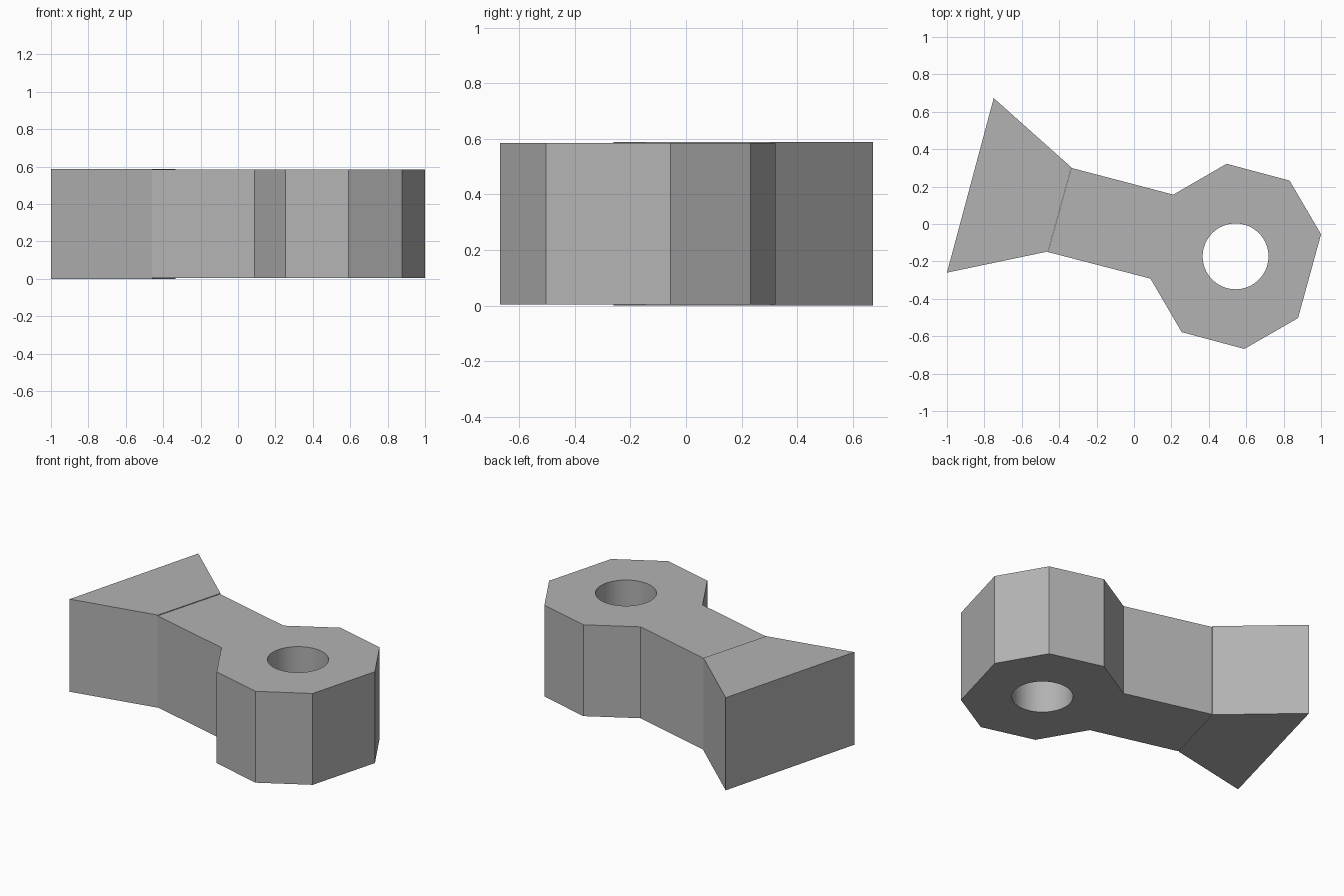
import bpy
import bmesh

if "Cube" in bpy.data.objects:
    bpy.data.objects.remove(bpy.data.objects["Cube"])

grey = bpy.data.materials.new("plain grey")
grey.diffuse_color = (0.45, 0.45, 0.45, 1)
grey.use_nodes = True
grey.node_tree.nodes["Principled BSDF"].inputs["Base Color"].default_value = grey.diffuse_color


def prism(name, outline, z0, z1):
    """Extrude a flat outline from z0 up to z1."""
    bm = bmesh.new()
    base = bm.faces.new([bm.verts.new((x, y, z0)) for x, y in outline])
    top = bmesh.ops.extrude_face_region(bm, geom=[base])["geom"]
    bmesh.ops.translate(bm, vec=(0, 0, z1 - z0),
                        verts=[g for g in top if isinstance(g, bmesh.types.BMVert)])
    bmesh.ops.recalc_face_normals(bm, faces=bm.faces)
    mesh = bpy.data.meshes.new(name)
    bm.to_mesh(mesh)
    bm.free()
    mesh.materials.append(grey)
    obj = bpy.data.objects.new(name, mesh)
    bpy.context.collection.objects.link(obj)
    return obj


# Flared tail, a hair taller than the arm
prism("tail", [(-1.0, -0.26), (-0.46, -0.147), (-0.335, 0.303), (-0.75, 0.673)],
      0.0, 0.588)

# Arm and many-sided head in one piece
body = prism("arm_and_head", [
    (-0.46, -0.150), (0.088, -0.292), (0.255, -0.578), (0.59, -0.668),
    (0.877, -0.503), (1.0, -0.055), (0.832, 0.232), (0.495, 0.322),
    (0.21, 0.157), (-0.335, 0.300)], 0.004, 0.584)

# Round hole through the head
bpy.ops.mesh.primitive_cylinder_add(vertices=64, radius=0.176, depth=2,
                                    location=(0.543, -0.173, 0.3))
cutter = bpy.context.object
cutter.name = "hole_cutter"
cutter.data.materials.append(grey)
cutter.hide_render = True
cut = body.modifiers.new("hole", "BOOLEAN")
cut.operation = "DIFFERENCE"
cut.solver = "EXACT"
cut.object = cutter
bpy.ops.object.select_all(action="DESELECT")
body.select_set(True)
bpy.context.view_layer.objects.active = body
bpy.ops.object.modifier_apply(modifier="hole")
bpy.data.objects.remove(cutter)
bpy.ops.object.shade_smooth_by_angle()
